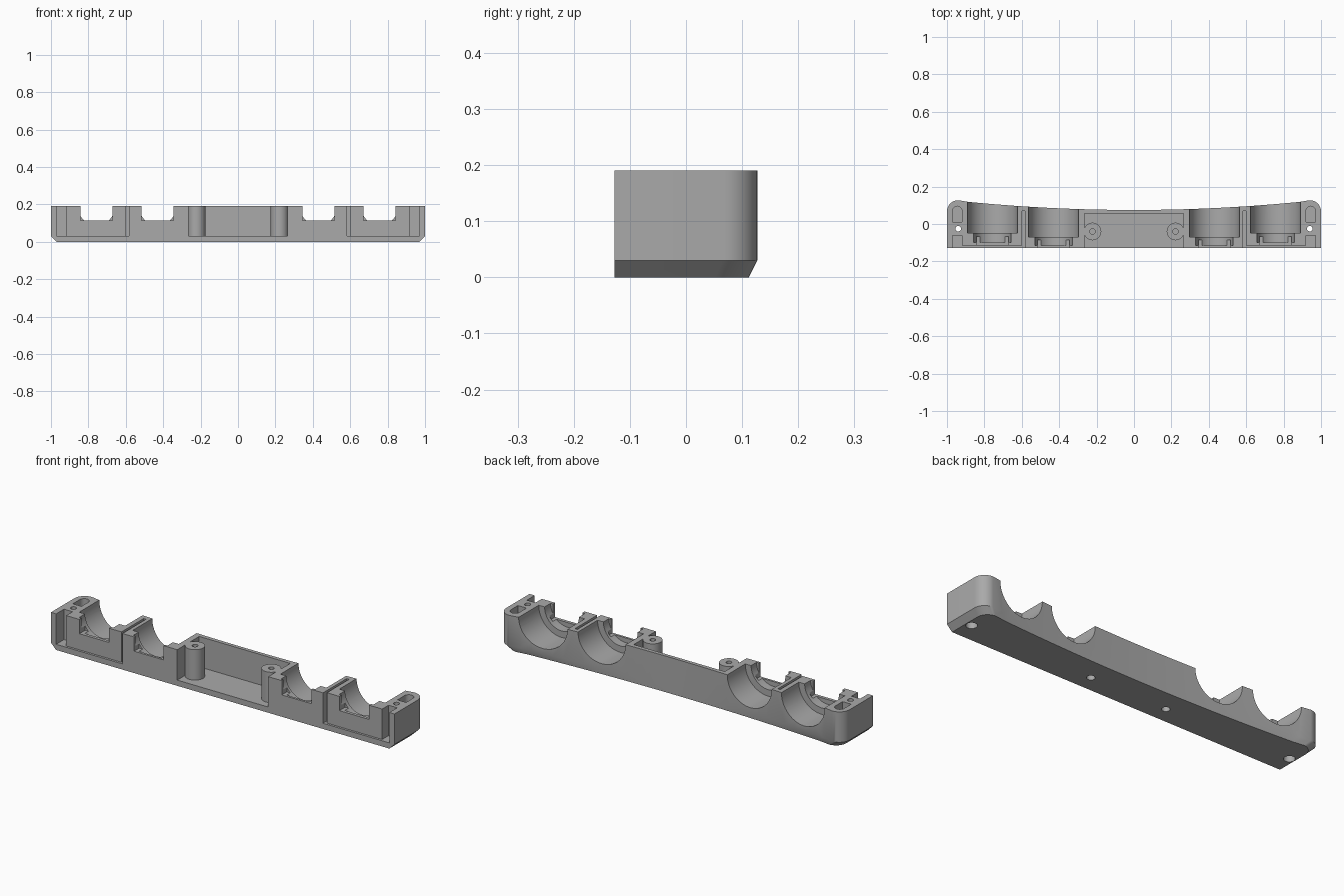
import bpy, bmesh, math
from mathutils import Matrix

cube = bpy.data.objects.get("Cube")
if cube:
    bpy.data.objects.remove(cube)

FRONT, TOP, FLOOR = -0.127, 0.19, 0.03

grey = bpy.data.materials.new("plain grey")
grey.use_nodes = True
colour = (0.4, 0.4, 0.4, 1)
grey.diffuse_color = colour
grey.node_tree.nodes["Principled BSDF"].inputs["Base Color"].default_value = colour


def make_object(name, bm):
    bmesh.ops.recalc_face_normals(bm, faces=bm.faces)
    mesh = bpy.data.meshes.new(name)
    bm.to_mesh(mesh)
    bm.free()
    mesh.materials.append(grey)
    obj = bpy.data.objects.new(name, mesh)
    bpy.context.collection.objects.link(obj)
    return obj


def box(name, x0, x1, y0, y1, z0, z1):
    bm = bmesh.new()
    bmesh.ops.create_cube(bm, size=1)
    for v in bm.verts:
        v.co.x = x1 if v.co.x > 0 else x0
        v.co.y = y1 if v.co.y > 0 else y0
        v.co.z = z1 if v.co.z > 0 else z0
    return make_object(name, bm)


def cylinder(name, x, y, z, r, length, along_y=False, sides=48, r2=None):
    bm = bmesh.new()
    bmesh.ops.create_cone(bm, cap_ends=True, segments=sides, radius1=r,
                          radius2=r if r2 is None else r2, depth=length)
    turn = Matrix.Rotation(math.pi / 2, 4, "X") if along_y else Matrix()
    bm.transform(Matrix.Translation((x, y, z)) @ turn)
    return make_object(name, bm)


def combine(obj, tool, operation="DIFFERENCE"):
    mod = obj.modifiers.new("cut", "BOOLEAN")
    mod.operation, mod.solver, mod.object = operation, "EXACT", tool
    graph = bpy.context.evaluated_depsgraph_get()
    mesh = bpy.data.meshes.new_from_object(obj.evaluated_get(graph))
    obj.modifiers.clear()
    obj.data = mesh
    bpy.data.objects.remove(tool)


def back_y(x):
    return 0.075 + 0.055 * x * x


def outline(inset, z):
    """Plan shape: straight front, bowed back, rounded rear corners."""
    end, r = 1 - inset, 0.06
    cx = end - r
    half = [(end, FRONT, z)]
    cy = back_y(1) - 0.003 - inset / 2 - r
    for i in range(11):
        a = math.pi / 2 * i / 10
        half.append((cx + r * math.cos(a), cy + r * math.sin(a), z))
    for i in range(1, 17):
        x = cx * (1 - i / 16)
        half.append((x, back_y(x) - inset / 2 * x * x, z))
    return half + [(-x, y, zz) for x, y, zz in reversed(half[:-1])]


# Outer body with a chamfered underside
bm = bmesh.new()
rings = [[bm.verts.new(p) for p in outline(i, z)]
         for i, z in ((0.03, 0), (0, FLOOR), (0, TOP))]
for low, high in zip(rings, rings[1:]):
    for i in range(len(low)):
        j = (i + 1) % len(low)
        bm.faces.new((low[i], low[j], high[j], high[i]))
bm.faces.new(rings[0])
bm.faces.new(rings[-1])
body = make_object("tray_body", bm)

# Central bay, open at the front
combine(body, box("bay", -0.265, 0.265, -0.3, 0.056, FLOOR, 0.3))

for s in (-1, 1):
    def cut_box(x0, x1, y0, y1, z0=FLOOR):
        a, b = sorted((s * x0, s * x1))
        combine(body, box("cutter", a, b, y0, y1, z0, 0.3))

    # Cradles: wide bore through the back, narrower ring, front notch
    for x, step, ring_end in ((0.757, -0.048, -0.098), (0.43, -0.07, -0.115)):
        for r, y0, y1 in ((0.134, step, 0.3), (0.1, ring_end, 0.1)):
            combine(body, cylinder("bore", s * x, (y0 + y1) / 2, TOP, r,
                                   y1 - y0, True, 64))
        cut_box(x - 0.086, x + 0.086, -0.3, ring_end + 0.03, 0.115)

    # Recessed outer front, gap between cradles, end pockets
    cut_box(0.584, 0.97, -0.3, -0.115)
    cut_box(0.584, 0.598, -0.2, 0.07)
    cut_box(0.92, 0.97, -0.2, -0.062)
    cut_box(0.92, 0.97, 0.012, 0.07)
    combine(body, cylinder("pocket_end", s * 0.945, 0.07, 0.165, 0.025, 0.27))

    # End screw holes and countersinks
    combine(body, cylinder("hole", s * 0.94, -0.025, 0.1, 0.015, 0.4, sides=24))
    combine(body, cylinder("sink", s * 0.94, -0.025, 0.01, 0.027, 0.05, sides=24))

    # Inner screw bosses joined to the cradle walls
    boss = cylinder("boss", s * 0.222, -0.04, 0.105, 0.047, 0.17)
    combine(body, boss, "UNION")
    a, b = sorted((s * 0.235, s * 0.28))
    combine(body, box("boss_rib", a, b, -0.062, -0.018, 0.02, TOP), "UNION")
    combine(body, cylinder("hole", s * 0.222, -0.04, 0.15, 0.014, 0.2, sides=24))
    combine(body, cylinder("sink", s * 0.222, -0.04, 0, 0.02, 0.05, sides=24))

# Smooth the curved walls, keep the edges crisp
bpy.ops.object.select_all(action="DESELECT")
body.select_set(True)
bpy.context.view_layer.objects.active = body
bpy.ops.object.shade_smooth_by_angle(angle=math.radians(30))
